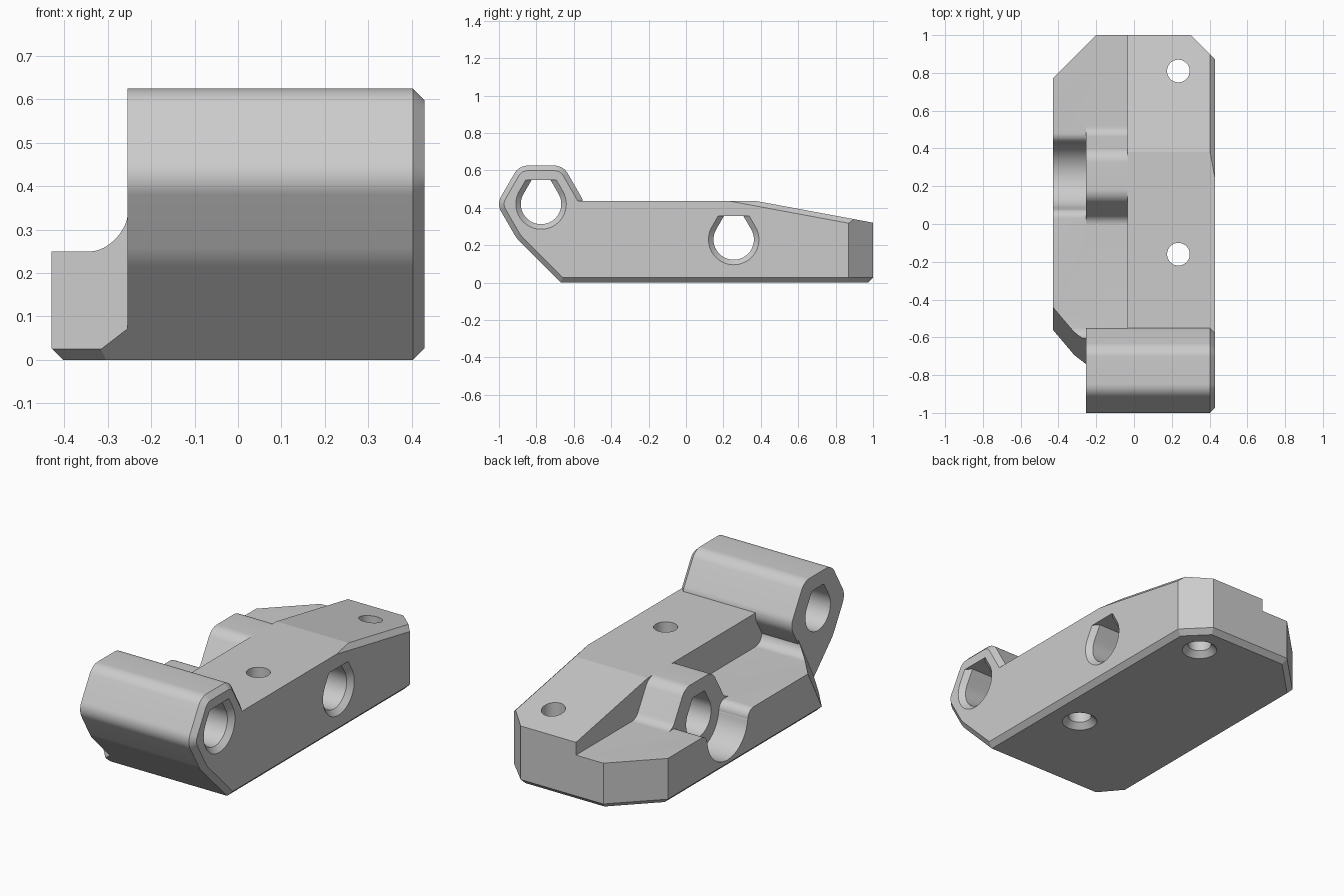
import bpy, bmesh, math
from mathutils import Vector

cube = bpy.data.objects.get("Cube")
if cube:
    bpy.data.objects.remove(cube)

grey = bpy.data.materials.new("plain_grey")
grey.use_nodes = True
colour = (0.6, 0.6, 0.6, 1)
grey.diffuse_color = colour
grey.node_tree.nodes["Principled BSDF"].inputs["Base Color"].default_value = colour

C = 0.027            # edge chamfer
S = math.sqrt(0.5)
SHELF, DECK = 0.25, 0.435
NOSE = 0.67          # offset of the sloped nose plane
HOLES = [(-0.775, 0.42), (0.255, 0.23)]


def finish(name, bm):
    bmesh.ops.recalc_face_normals(bm, faces=bm.faces)
    mesh = bpy.data.meshes.new(name)
    bm.to_mesh(mesh)
    bm.free()
    mesh.materials.append(grey)
    ob = bpy.data.objects.new(name, mesh)
    bpy.context.collection.objects.link(ob)
    return ob


def trim(bm, planes):
    """Cut by planes; each keeps the side where normal . point <= d."""
    for n, d in planes:
        n = Vector(n)
        bmesh.ops.bisect_plane(bm, geom=bm.verts[:] + bm.edges[:] + bm.faces[:], dist=1e-5,
                               plane_co=n * d / n.length_squared, plane_no=n, clear_outer=True)
        rim = [e for e in bm.edges if e.is_boundary]
        if rim:
            bmesh.ops.holes_fill(bm, edges=rim)


def block(name, lo, hi, planes):
    """Box trimmed by planes."""
    bm = bmesh.new()
    bmesh.ops.create_cube(bm, size=1)
    for v in bm.verts:
        v.co = [hi[i] if v.co[i] > 0 else lo[i] for i in range(3)]
    trim(bm, planes)
    return finish(name, bm)


def prism(name, profile, x0, x1, profile2=None, chamfer=0, planes=()):
    """Loft a y-z profile along x, optionally chamfering the +x end."""
    bm = bmesh.new()
    a = [bm.verts.new((x0, *p)) for p in profile]
    b = [bm.verts.new((x1 - chamfer, *p)) for p in profile2 or profile]
    bm.faces.new(a)
    cap = bm.faces.new(b)
    for i in range(len(a)):
        bm.faces.new((a[i - 1], a[i], b[i], b[i - 1]))
    bmesh.ops.recalc_face_normals(bm, faces=bm.faces)
    if chamfer:
        bmesh.ops.inset_region(bm, faces=[cap], thickness=chamfer, depth=chamfer,
                               use_even_offset=True)
    trim(bm, planes)
    return finish(name, bm)


def arc(cy, cz, r, start, end, steps):
    angles = [math.radians(start + (end - start) * i / steps) for i in range(steps + 1)]
    return [(cy + r * math.cos(t), cz + r * math.sin(t)) for t in angles]


def rounded(corners, steps=9):
    """Polygon from (y, z, radius) corners with rounded convex or concave corners."""
    out = []
    for i, (y, z, r) in enumerate(corners):
        p = Vector((y, z))
        if not r:
            out.append(p)
            continue
        u = (Vector(corners[i - 1][:2]) - p).normalized()
        v = (Vector(corners[(i + 1) % len(corners)][:2]) - p).normalized()
        half = u.angle(v) / 2
        centre = p + (u + v).normalized() * r / math.sin(half)
        t = r / math.tan(half)
        a, b = p + u * t - centre, p + v * t - centre
        out += [centre + a.lerp(b, k / steps).normalized() * r for k in range(steps + 1)]
    return out


def teardrop(cy, cz, r, h=0.127):
    """Circle with tangent flanks running up to a flat top."""
    t = (h - r / 2) / math.cos(math.radians(30))
    w = r * math.cos(math.radians(30)) - t / 2
    return arc(cy, cz, r, 150, 390, 40) + [(cy + w, cz + h), (cy - w, cz + h)]


# Shared trimming planes
bottom_edges = [((1, 0, -1), 0.43 - C), ((-1, 0, -1), 0.43 - C), ((0, 1, -1), 1 - C)]
rear_corners = [((1, 1, 0), 1.30), ((S, S, -1), 1.30 * S - C),
                ((-1, 1, 0), 1.20), ((-S, S, -1), 1.20 * S - C)]
front_slope = [((0, -1, -1), NOSE), ((1, -S, -S), 0.43 - C + NOSE * S)]
side_cut = ((-1.18, -1, 0.533), 1.08)
side_cut_edge = ((-0.763, -0.646, -1), 0.665)
deck_slope = [((0, 0.1855, 1), 0.5055), ((1, 0.1855, 1), 0.43 + 0.5055 - C)]

# Tall half and low shelf
body = block("carriage_body", (-0.035, -0.75, 0), (0.43, 1, DECK),
             bottom_edges + rear_corners + front_slope + deck_slope)
shelf = block("shelf", (-0.43, -0.75, 0), (0.2, 1, SHELF),
              bottom_edges + rear_corners + front_slope[:1] + [side_cut, side_cut_edge])

# Front hexagonal knuckle, running down into the sloped nose
hy, hz = HOLES[0]
R, A, r = 0.237, 0.205, 0.08
knuckle = prism("front_knuckle", rounded([
    (hy + R, hz, r), (hy + R / 2, hz + A, r), (hy - R / 2, hz + A, r), (hy - R, hz, r),
    (-0.905, 0.235, 0.2), (-0.7404, 0.0704, 0)]), -0.255, 0.43, chamfer=C)

# Concave fillet under the knuckle
fillet = prism("knuckle_fillet",
               arc(-0.547, SHELF + 0.06, 0.06, 270, 150, 16)
               + [(-0.7, 0.34), (-0.7, 0.2), (-0.547, 0.2)],
               -0.42, 0.0, planes=[side_cut])

# Middle knuckle with flared feet
my, f = HOLES[1][0], 0.06
lug = prism("middle_knuckle", rounded([
    (0.6, 0.2, 0), (0.6, SHELF, 0), (my + 0.227, SHELF, f), (my + R / 2, DECK, r),
    (my - R / 2, DECK, r), (my - 0.227, SHELF, f), (-0.1, SHELF, 0), (-0.1, 0.2, 0)]),
    -0.255, 0.0)

# Cutters: round groove with soft lips, teardrop bores, screw holes
left_lip = arc(my - 0.225, SHELF - 0.05, 0.05, 90, 0, 12)
right_lip = arc(my + 0.225, SHELF - 0.05, 0.05, 180, 90, 12)
cutters = [prism("groove_cutter",
                 [(my - 0.225, 0.5)] + left_lip + arc(my, 0.22, 0.175, 188, 352, 26)
                 + right_lip + [(my + 0.225, 0.5)], -0.6, -0.255)]
for cy, cz in HOLES:
    cutters.append(prism("bore_cutter", teardrop(cy, cz, 0.108), -0.6, 0.6))
    cutters.append(prism("bore_chamfer_cutter", teardrop(cy, cz, 0.108), 0.403, 0.457,
                         teardrop(cy, cz, 0.162)))
for y in (-0.16, 0.81):
    for name, r1, r2, z0, z1 in (("screw_cutter", 0.06, 0.06, -0.1, 0.7),
                                 ("countersink_cutter", 0.12, 0.06, -0.03, 0.03)):
        bm = bmesh.new()
        bmesh.ops.create_cone(bm, cap_ends=True, segments=48, radius1=r1, radius2=r2, depth=z1 - z0)
        bmesh.ops.translate(bm, verts=bm.verts, vec=(0.235, y, (z0 + z1) / 2))
        cutters.append(finish(name, bm))

# Join and cut
bpy.context.view_layer.objects.active = body
for op, tools in (("UNION", [shelf, knuckle, fillet, lug]), ("DIFFERENCE", cutters)):
    for tool in tools:
        tool.hide_render = True
        mod = body.modifiers.new(tool.name, "BOOLEAN")
        mod.operation, mod.object, mod.solver = op, tool, "EXACT"
        bpy.ops.object.modifier_apply(modifier=mod.name)
        bpy.data.objects.remove(tool)

for ob in bpy.context.selected_objects:
    ob.select_set(False)
body.select_set(True)
bpy.ops.object.shade_smooth_by_angle(angle=math.radians(9))
